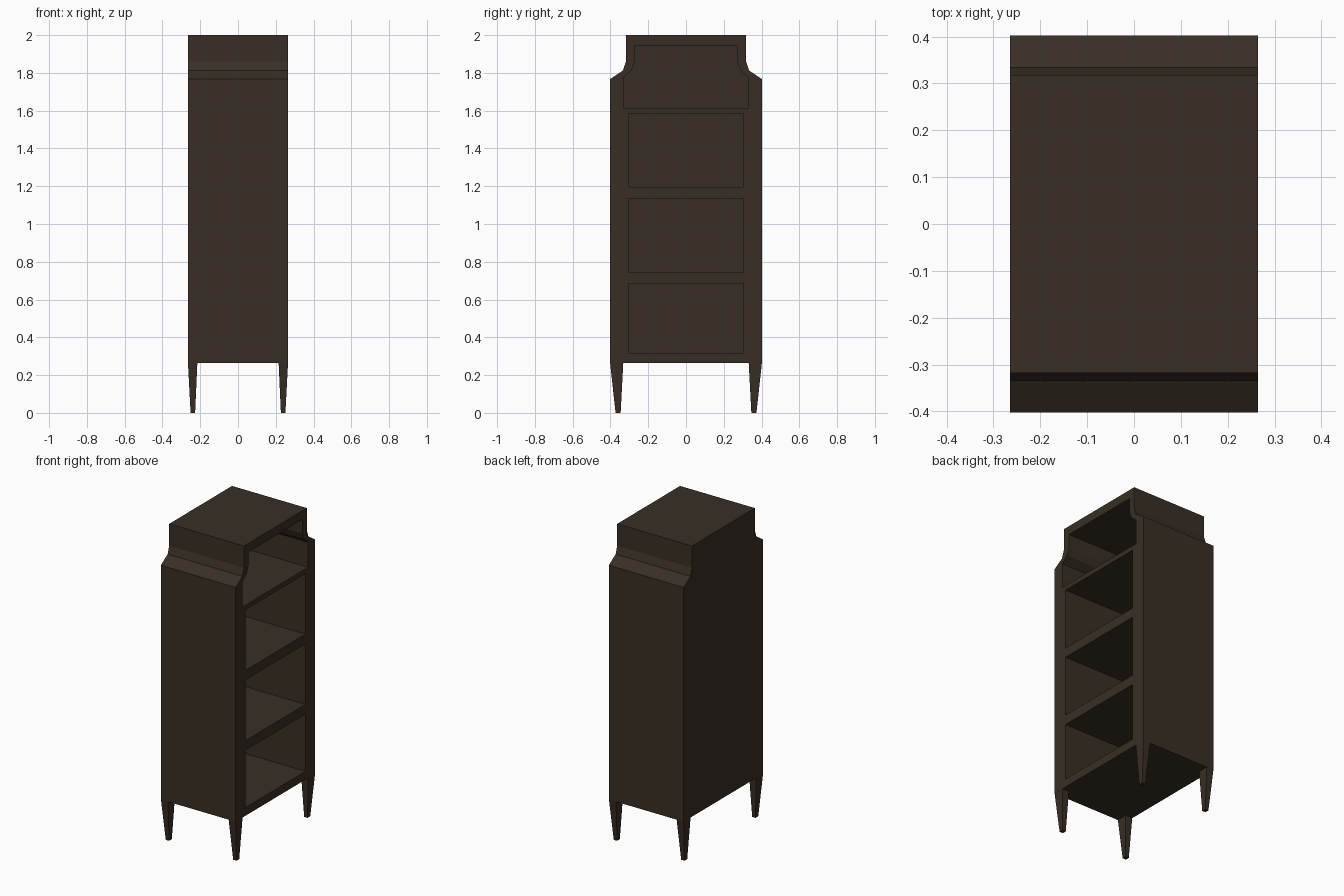
import bpy, bmesh

if "Cube" in bpy.data.objects:
    bpy.data.objects.remove(bpy.data.objects["Cube"])

wood = bpy.data.materials.new("dark wood")
wood.diffuse_color = (0.040, 0.028, 0.018, 1)
wood.use_nodes = True
wood.node_tree.nodes["Principled BSDF"].inputs["Base Color"].default_value = wood.diffuse_color

W = 0.265      # half width in x
BACK = -0.24   # inner face of the closed back panel


def prism(name, outline, x0, x1):
    """Extrude a (y, z) outline along x."""
    bm = bmesh.new()
    face = bm.faces.new([bm.verts.new((x0, y, z)) for y, z in outline])
    ext = bmesh.ops.extrude_face_region(bm, geom=[face])
    for v in ext["geom"]:
        if isinstance(v, bmesh.types.BMVert):
            v.co.x = x1
    bmesh.ops.recalc_face_normals(bm, faces=bm.faces[:])
    return finish(name, bm)


def finish(name, bm):
    me = bpy.data.meshes.new(name)
    bm.to_mesh(me)
    bm.free()
    me.materials.append(wood)
    ob = bpy.data.objects.new(name, me)
    bpy.context.collection.objects.link(ob)
    return ob


def mirrored(half):
    """Complete a right-hand half outline across y = 0."""
    return half + [(-y, z) for y, z in reversed(half)]


# Cabinet body with stepped shoulders
body = prism("cabinet_body", mirrored(
    [(0.402, 0.265), (0.402, 1.767), (0.334, 1.812), (0.318, 1.86), (0.318, 2.0)]), -W, W)

# Compartments open to the +x side
holes = [mirrored([(0.304, a), (0.304, b)])
         for a, b in ((0.318, 0.684), (0.747, 1.135), (1.197, 1.585))]
holes.append(mirrored([(0.332, 1.615), (0.332, 1.775), (0.29, 1.81),
                       (0.273, 1.855), (0.273, 1.944)]))
for hole in holes:
    cutter = prism("compartment_cutter", hole, BACK, W + 0.1)
    cutter.hide_render = True
    mod = body.modifiers.new("compartment", 'BOOLEAN')
    mod.operation = 'DIFFERENCE'
    mod.solver = 'EXACT'
    mod.object = cutter
    bpy.context.view_layer.objects.active = body
    bpy.ops.object.modifier_apply(modifier=mod.name)
    bpy.data.objects.remove(cutter)

# Tapered corner legs
for sx, xn in ((-1, "left"), (1, "right")):
    for sy, yn in ((-1, "front"), (1, "back")):
        bm = bmesh.new()
        rings = []
        for z, xi, xo, yi, yo in ((0.0, 0.227, 0.251, 0.346, 0.373),
                                  (0.2665, 0.215, 0.265, 0.332, 0.402)):
            rings.append([bm.verts.new((sx * x, sy * y, z))
                          for x, y in ((xi, yi), (xo, yi), (xo, yo), (xi, yo))])
        for ring in rings:
            bm.faces.new(ring)
        for i in range(4):
            j = (i + 1) % 4
            bm.faces.new((rings[0][i], rings[0][j], rings[1][j], rings[1][i]))
        bmesh.ops.recalc_face_normals(bm, faces=bm.faces[:])
        finish(f"{yn}_{xn}_leg", bm)
